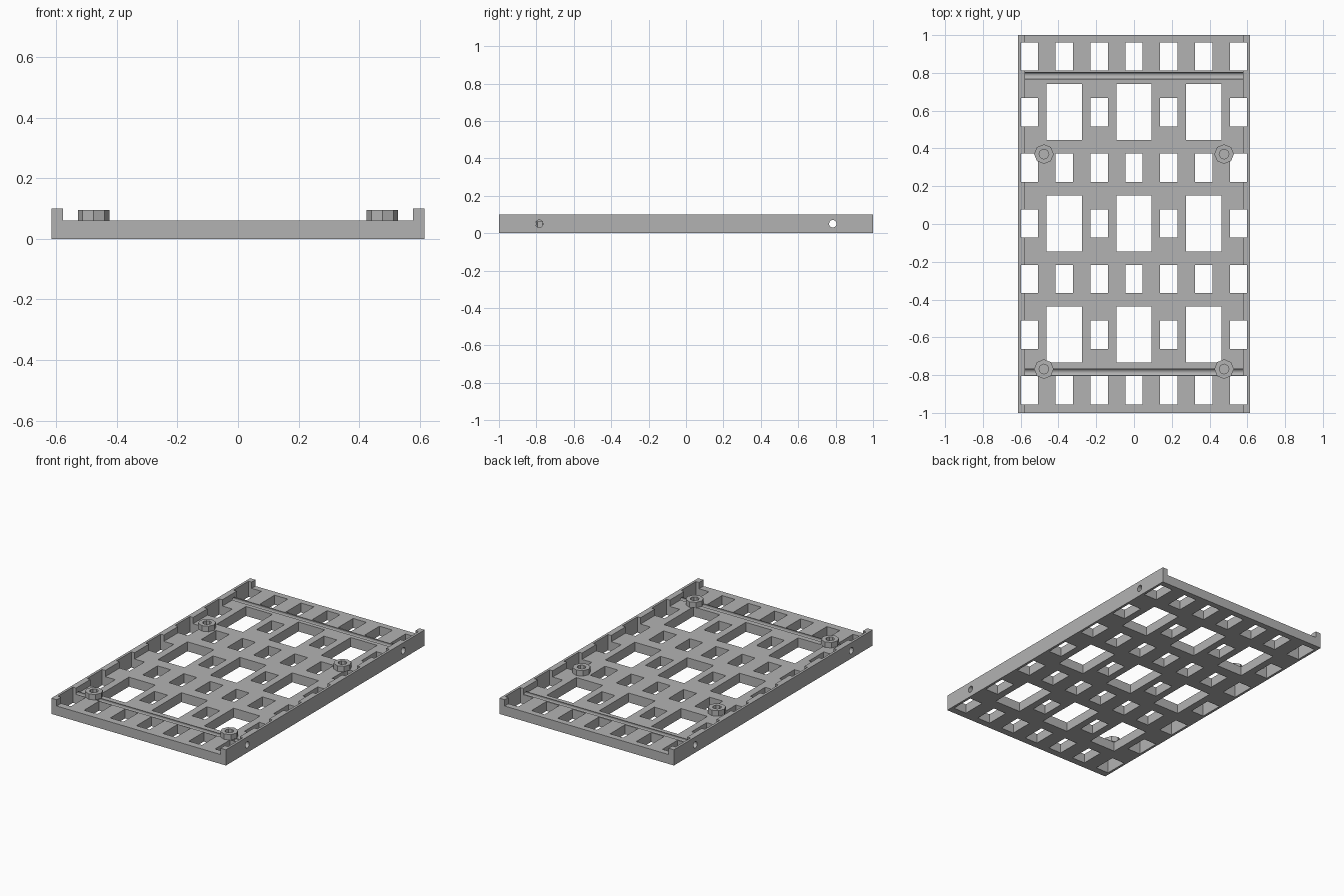
import bpy, bmesh, math
from mathutils import Matrix, Vector

cube = bpy.data.objects.get("Cube")
if cube:
    bpy.data.objects.remove(cube, do_unlink=True)

grey = bpy.data.materials.new("plain grey")
grey.use_nodes = True
colour = (0.45, 0.45, 0.45, 1)
grey.diffuse_color = colour
grey.node_tree.nodes["Principled BSDF"].inputs["Base Color"].default_value = colour


def make_object(name, bm):
    bmesh.ops.recalc_face_normals(bm, faces=bm.faces)
    mesh = bpy.data.meshes.new(name)
    bm.to_mesh(mesh)
    bm.free()
    mesh.materials.append(grey)
    ob = bpy.data.objects.new(name, mesh)
    bpy.context.collection.objects.link(ob)
    return ob


def cut(target, cutter):
    cutter.hide_render = True
    mod = target.modifiers.new("cut", 'BOOLEAN')
    mod.operation = 'DIFFERENCE'
    mod.solver = 'EXACT'
    mod.object = cutter
    bpy.context.view_layer.objects.active = target
    bpy.ops.object.modifier_apply(modifier=mod.name)
    bpy.data.objects.remove(cutter, do_unlink=True)


# Tray: U-shaped section with low side rails, extruded along its length
W, RAIL, FLOOR, TOP = 0.615, 0.577, 0.06, 0.1
half = [(RAIL, FLOOR), (RAIL, TOP), (W, TOP), (W, 0)]
section = half + [(-x, z) for x, z in reversed(half)]
bm = bmesh.new()
face = bm.faces.new([bm.verts.new((x, -1, z)) for x, z in section])
ext = bmesh.ops.extrude_face_region(bm, geom=[face])
bmesh.ops.translate(bm, vec=(0, 2, 0),
                    verts=[v for v in ext["geom"] if isinstance(v, bmesh.types.BMVert)])
tray = make_object("tray", bm)

# Windows: rows of small openings, with large ones in every other row
PX, PY, Y0 = 0.1845, 0.2945, 0.003
SMALL = (0.092, 0.15)
LARGE = (0.186, 0.296)
bm = bmesh.new()
for row in range(-3, 4):
    for col in range(-3, 4):
        w, d = LARGE if row % 2 == 0 and col % 2 == 0 else SMALL
        bmesh.ops.create_cube(bm, size=1, matrix=Matrix.Translation(
            (col * PX, Y0 + row * PY, 0.05)) @ Matrix.Diagonal((w, d, 0.4, 1)))
cut(tray, make_object("window_cutter", bm))

# Rod channels: cross holes through both rails that groove the floor
bm = bmesh.new()
for y in (-0.785, 0.785):
    bmesh.ops.create_cone(bm, cap_ends=True, segments=24, radius1=0.02, radius2=0.02,
                          depth=1.6, matrix=Matrix.Translation((0, y, 0.05))
                          @ Matrix.Rotation(math.pi / 2, 4, 'Y'))
cut(tray, make_object("rod_cutter", bm))

# Mounting bosses: octagonal collars with a blind hole and a short stem
profile = [(0, 0.015), (0.035, 0.015), (0.035, 0.06), (0.052, 0.06),
           (0.052, 0.095), (0.026, 0.095), (0.026, 0.06), (0, 0.06)]
for side, x in (("right", -0.477), ("left", 0.477)):
    for end, y in (("front", -0.768), ("back", 0.37)):
        bm = bmesh.new()
        pts = [bm.verts.new((r, 0, z)) for r, z in profile]
        edges = [bm.edges.new(pair) for pair in zip(pts, pts[1:])]
        bmesh.ops.spin(bm, geom=pts + edges, cent=(0, 0, 0), axis=(0, 0, 1),
                       angle=math.tau, steps=8)
        bmesh.ops.remove_doubles(bm, verts=bm.verts, dist=0.0005)
        boss = make_object(f"{end}_{side}_boss", bm)
        boss.location = Vector((x, y, 0))
